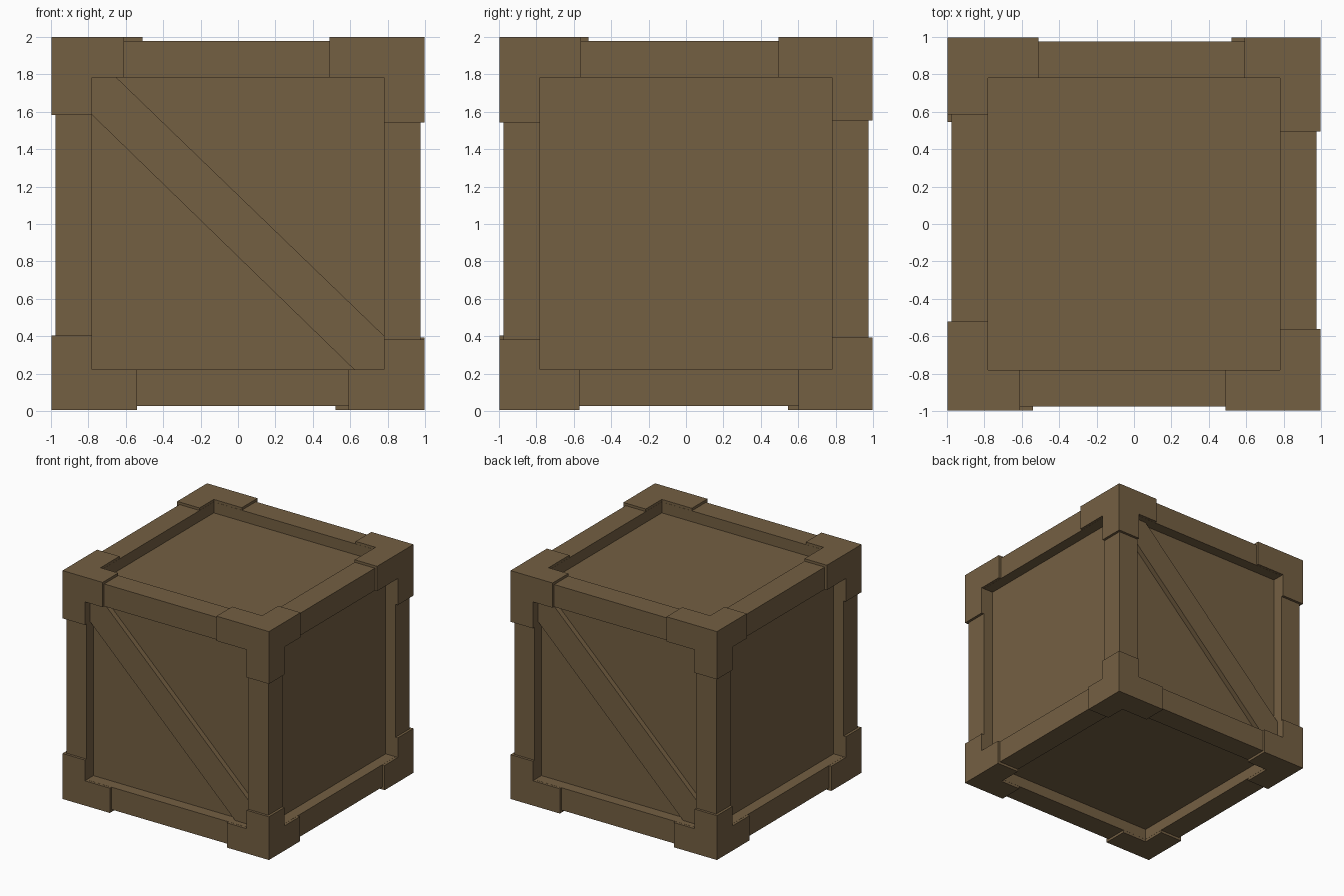
import bpy
import bmesh
from mathutils import Matrix, Vector

cube = bpy.data.objects.get("Cube")
if cube:
    bpy.data.objects.remove(cube, do_unlink=True)

MID = 1.003      # height of the crate's centre
PANEL = 0.88     # half size of the recessed core
INNER = 0.78     # inner edge of the frame
FRAME = 0.975    # outer face of the frame
CORNER = 0.997   # outer face of the corner caps
BRACE = 0.925    # outer face of the diagonal braces

wood = bpy.data.materials.new("brown wood")
wood.use_nodes = True
wood.diffuse_color = (0.175, 0.115, 0.055, 1)
wood.node_tree.nodes["Principled BSDF"].inputs["Base Color"].default_value = wood.diffuse_color


def add_box(bm, lo, hi):
    """Add a box between two opposite corners given in any order."""
    lo, hi = Vector(lo), Vector(hi)
    size = [abs(v) for v in hi - lo]
    place = Matrix.Translation((lo + hi) / 2) @ Matrix.Diagonal((*size, 1))
    bmesh.ops.create_cube(bm, size=1, matrix=place)


def finish(bm, name):
    """Turn the bmesh into a flat-shaded wooden object."""
    bmesh.ops.recalc_face_normals(bm, faces=bm.faces)
    mesh = bpy.data.meshes.new(name)
    bm.to_mesh(mesh)
    bm.free()
    mesh.materials.append(wood)
    obj = bpy.data.objects.new(name, mesh)
    obj.location.z = MID
    bpy.context.collection.objects.link(obj)
    return obj


# Recessed panels, one solid core
bm = bmesh.new()
add_box(bm, [-PANEL] * 3, [PANEL] * 3)
finish(bm, "core_panels")

# Twelve frame beams, four along each axis
for axis, label in enumerate(("cross", "side", "upright")):
    reach = FRAME if label == "upright" else INNER
    for a in (-1, 1):
        for b in (-1, 1):
            lo, hi = [0] * 3, [0] * 3
            lo[axis], hi[axis] = -reach, reach
            for k, s in (((axis + 1) % 3, a), ((axis + 2) % 3, b)):
                lo[k], hi[k] = s * INNER, s * FRAME
            bm = bmesh.new()
            add_box(bm, lo, hi)
            finish(bm, label + "_beam")

# Corner caps: side signs -> where the arm along x, y and z ends
caps = {
    (-1, -1, 1): (0.61, 0.52, 0.58),
    (1, -1, 1): (0.49, 0.56, 0.54),
    (-1, 1, 1): (0.51, 0.585, 0.58),
    (1, 1, 1): (0.59, 0.495, 0.55),
    (-1, -1, -1): (0.54, 0.58, 0.60),
    (1, -1, -1): (0.59, 0.57, 0.62),
    (-1, 1, -1): (0.58, 0.545, 0.61),
    (1, 1, -1): (0.52, 0.60, 0.61),
}
edge = INNER + 0.001
for signs, ends in caps.items():
    bm = bmesh.new()
    for axis in range(3):
        lo = [s * edge for s in signs]
        hi = [s * CORNER for s in signs]
        lo[axis] = signs[axis] * ends[axis]
        if axis:
            hi[axis] = signs[axis] * edge
        add_box(bm, lo, hi)
    finish(bm, "corner_cap")

# Diagonal braces on the front and, turned half round, on the back
outline = [(-INNER, INNER), (-INNER, 0.58), (0.62, -INNER),
           (INNER, -INNER), (INNER, -0.6), (-0.65, INNER)]
for name, turn in (("front_brace", 1), ("back_brace", -1)):
    bm = bmesh.new()
    face = bm.faces.new([bm.verts.new((turn * x, -turn * BRACE, z)) for x, z in outline])
    out = bmesh.ops.extrude_face_region(bm, geom=[face])
    moved = [v for v in out["geom"] if isinstance(v, bmesh.types.BMVert)]
    bmesh.ops.translate(bm, verts=moved, vec=(0, turn * (BRACE - PANEL + 0.01), 0))
    finish(bm, name)
